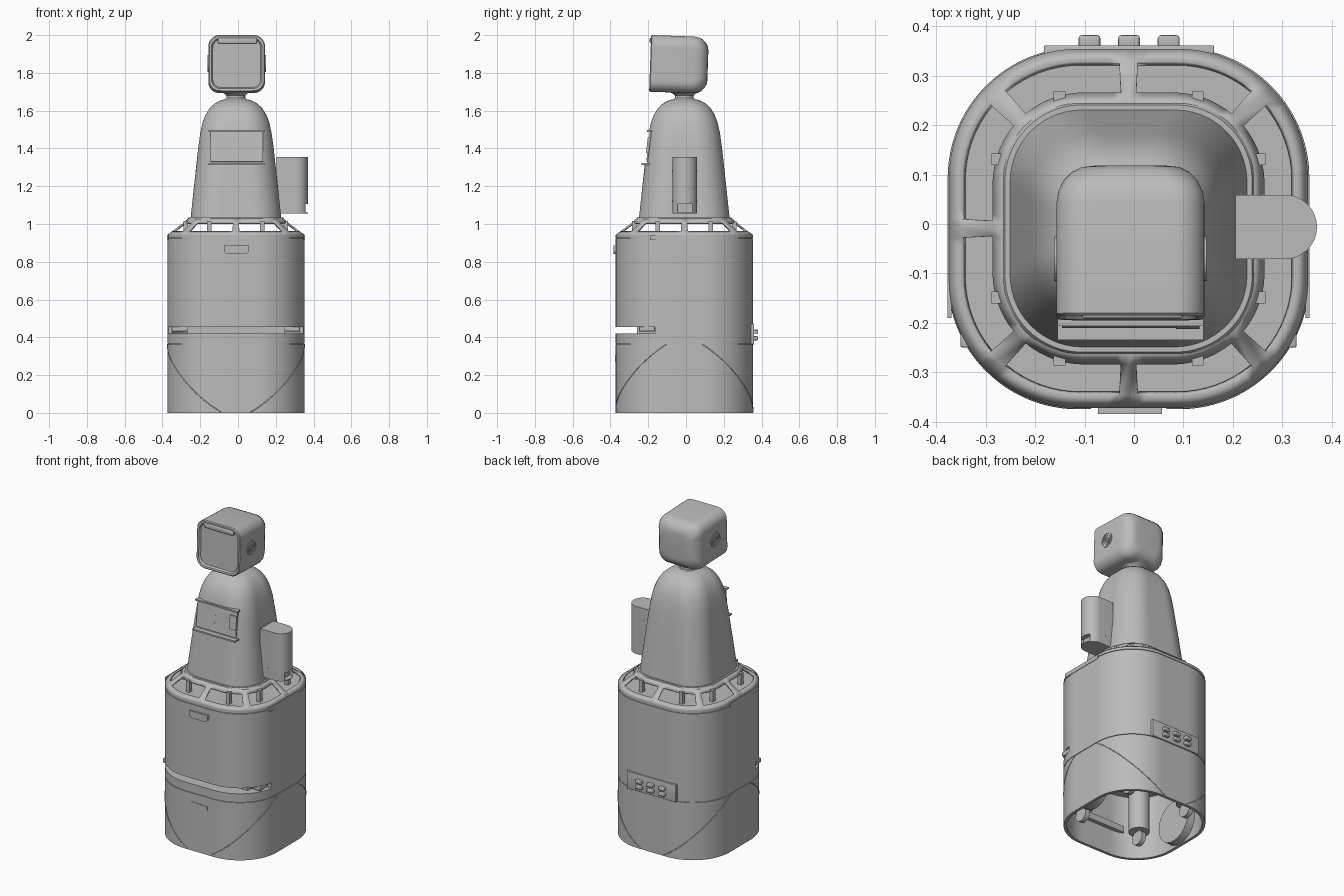
import bpy, bmesh
from math import sin, cos, pi, radians, sqrt, hypot
from mathutils import Matrix, Vector

old = bpy.data.objects.get("Cube")
if old:
    bpy.data.objects.remove(old)

grey = bpy.data.materials.new("neutral grey")
grey.use_nodes = True
grey.diffuse_color = (0.5, 0.5, 0.5, 1)
grey.node_tree.nodes["Principled BSDF"].inputs["Base Color"].default_value = grey.diffuse_color

N = 112                      # samples around a section, 14 per eighth turn
CX, CY = -0.011, -0.009      # axis of the body
SHELL = 0.363                # half width of the body
CORNER = 0.26


def reach(t, h, r):
    """Distance from the centre to a rounded square in direction t."""
    c, s = abs(cos(t)), abs(sin(t))
    big, small = max(c, s), min(c, s)
    if h * small / big <= h - r:
        return h / big
    m = (h - r) * (c + s)
    return m + sqrt(max(m * m - 2 * (h - r) ** 2 + r * r, 0))


def finish(name, bm, matrix=Matrix(), smooth=True):
    bmesh.ops.recalc_face_normals(bm, faces=bm.faces)
    me = bpy.data.meshes.new(name)
    bm.to_mesh(me)
    bm.free()
    me.transform(matrix)
    me.materials.append(grey)
    ob = bpy.data.objects.new(name, me)
    bpy.context.collection.objects.link(ob)
    if smooth:
        shade(ob)
    return ob


def activate(ob):
    bpy.ops.object.select_all(action='DESELECT')
    ob.select_set(True)
    bpy.context.view_layer.objects.active = ob


def shade(ob):
    activate(ob)
    bpy.ops.object.shade_smooth_by_angle(angle=radians(28))


def loft(name, levels, caps=True, closed=False, matrix=None, hole=None):
    """Skin rounded-square sections given as (height, half width, corner radius)."""
    bm = bmesh.new()
    rings = []
    for z, h, r in levels:
        ring = []
        for i in range(N):
            t = 2 * pi * i / N
            d = reach(t, h, r)
            ring.append(bm.verts.new((d * cos(t), d * sin(t), z)))
        rings.append(ring)
    pairs = list(zip(rings, rings[1:])) + ([(rings[-1], rings[0])] if closed else [])
    for k, (a, b) in enumerate(pairs):
        for i in range(N):
            if hole and hole(k, i):
                continue
            j = (i + 1) % N
            bm.faces.new((a[i], a[j], b[j], b[i]))
    if caps and not closed:
        bm.faces.new(rings[0])
        bm.faces.new(rings[-1])
    return finish(name, bm, matrix or Matrix.Translation((CX, CY, 0)))


def box(name, lo, hi, bevel=0.0, tilt=0.0):
    lo, hi = Vector(lo), Vector(hi)
    bm = bmesh.new()
    bmesh.ops.create_cube(bm, size=1, matrix=Matrix.Diagonal((*(hi - lo), 1)))
    if bevel:
        bmesh.ops.bevel(bm, geom=bm.edges[:], offset=bevel, segments=3, affect='EDGES', profile=0.5)
    return finish(name, bm, Matrix.Translation((lo + hi) / 2) @ Matrix.Rotation(tilt, 4, 'X'))


def disc(name, centre, radius, depth, axis='Z', inner=None):
    """Cylinder along an axis, or a ring when an inner radius is given."""
    bm = bmesh.new()
    if inner is None:
        bmesh.ops.create_cone(bm, cap_ends=True, segments=32, radius1=radius, radius2=radius, depth=depth)
    else:
        prof = [(radius, -depth / 2), (radius, depth / 2), (inner, depth / 2), (inner, -depth / 2)]
        vs = [[bm.verts.new((r * cos(k * pi / 16), r * sin(k * pi / 16), z)) for r, z in prof] for k in range(32)]
        for k in range(32):
            a, b = vs[k], vs[(k + 1) % 32]
            for i in range(4):
                bm.faces.new((a[i], a[(i + 1) % 4], b[(i + 1) % 4], b[i]))
    turn = {'X': Matrix.Rotation(pi / 2, 4, 'Y'), 'Y': Matrix.Rotation(pi / 2, 4, 'X'), 'Z': Matrix()}[axis]
    return finish(name, bm, Matrix.Translation(centre) @ turn)


def outline(name, pts, depth, matrix):
    """Extrude a flat outline."""
    bm = bmesh.new()
    face = bm.faces.new([bm.verts.new((x, y, 0)) for x, y in pts])
    ext = bmesh.ops.extrude_face_region(bm, geom=[face])['geom']
    bmesh.ops.translate(bm, vec=(0, 0, depth), verts=[v for v in ext if isinstance(v, bmesh.types.BMVert)])
    return finish(name, bm, matrix)


def cut(ob, cutter):
    mod = ob.modifiers.new("cut", 'BOOLEAN')
    mod.operation, mod.object, mod.solver = 'DIFFERENCE', cutter, 'EXACT'
    activate(ob)
    bpy.ops.object.modifier_apply(modifier=mod.name)
    bpy.data.objects.remove(cutter)
    shade(ob)


# Body shell with shallow seam grooves, open underneath
wall = [(0, SHELL, CORNER)]
for z in (0.365, 0.925):
    wall += [(z - 0.002, SHELL, CORNER), (z - 0.002, SHELL - 0.004, CORNER),
             (z + 0.002, SHELL - 0.004, CORNER), (z + 0.002, SHELL, CORNER)]
wall += [(0.943, SHELL, CORNER), (0.943, 0.345, 0.243), (0, 0.345, 0.243)]
body = loft("body_shell", wall, closed=True)
cut(body, box("slot_cutter", (-0.6, -0.6, 0.42), (0.6, -0.165, 0.455)))

# Slot floor, ceiling and the block behind it
loft("slot_floor", [(0.40, 0.35, 0.245), (0.418, 0.35, 0.245)])
loft("slot_ceiling", [(0.457, 0.35, 0.245), (0.47, 0.35, 0.245)])
box("slot_block", (-0.27, -0.26, 0.41), (0.25, 0.2, 0.46))
for s in (-1, 1):
    box("slot_rail", (CX + s * 0.24 - 0.1, -0.25, 0.43), (CX + s * 0.24 + 0.1, -0.165, 0.458), 0.005)

# Curved seams sweeping across the four lower corners
for sx in (-1, 1):
    for sy in (-1, 1):
        pts = []
        for k in range(181):
            t = radians(k / 2)
            d = reach(t, SHELL, CORNER)
            x, y = d * cos(t), d * sin(t)
            z = 0.65 * (x - y + 0.29)
            if 0.002 <= z <= 0.365:
                pts.append((CX + sx * x, CY + sy * y, z))
        cu = bpy.data.curves.new("corner_seam", 'CURVE')
        cu.dimensions, cu.bevel_depth, cu.bevel_resolution = '3D', 0.0025, 1
        sp = cu.splines.new('POLY')
        sp.points.add(len(pts) - 1)
        for p, co in zip(sp.points, pts):
            p.co = (*co, 1)
        cu.materials.append(grey)
        bpy.context.collection.objects.link(bpy.data.objects.new("corner_seam", cu))


# Sloping deck frame with eight windows
def window(level, i):
    return level == 1 and i % 14 not in (0, 13)


deck = loft("deck_frame", [(0.943, SHELL, CORNER), (0.962, 0.337, 0.24), (1.008, 0.275, 0.185),
                           (1.035, 0.248, 0.155)], caps=False, hole=window)
mod = deck.modifiers.new("thickness", 'SOLIDIFY')
mod.thickness = 0.012
loft("deck_floor", [(0.93, 0.35, 0.245), (0.942, 0.35, 0.245)])
loft("deck_top_ring", [(1.015, 0.262, 0.165), (1.035, 0.25, 0.155)])
for sx in (-1, 1):
    for sy in (-1, 1):
        for a, b in ((0.265, 0.14), (0.14, 0.265)):
            box("deck_post", (CX + sx * a - 0.012, CY + sy * b - 0.012, 0.94),
                (CX + sx * a + 0.012, CY + sy * b + 0.012, 1.015))
for s in (-1, 1):
    box("side_latch", (CX + s * 0.362 - 0.004, -0.19, 0.915), (CX + s * 0.362 + 0.004, 0.1, 0.94))

# Grips on the front, flat above and round below
grip = [(-0.065, 0.02), (0.065, 0.02)]
grip += [(0.04 + 0.025 * cos(a), -0.004 - 0.02 * sin(a)) for a in (0, 0.4, 0.8, 1.2, pi / 2)]
grip += [(-0.04 - 0.025 * cos(a), -0.004 - 0.02 * sin(a)) for a in (pi / 2, 1.2, 0.8, 0.4, 0)]
for name, z, front, size in (("upper_grip", 0.865, 0.012, 1), ("lower_grip", 0.29, 0.003, 0.85)):
    place = Matrix.Translation((CX + 0.003, CY - SHELL + 0.005, z)) @ Matrix.Rotation(pi / 2, 4, 'X')
    outline(name, [(x * size, y * size) for x, y in grip], front + 0.005, place)

# Connector panel and buttons on the back
box("back_panel", (-0.182, 0.335, 0.362), (0.162, 0.361, 0.472), 0.003)
for x in (-0.09, -0.01, 0.07):
    for z in (0.395, 0.43):
        button = box("back_button", (x - 0.022, 0.355, z - 0.011), (x + 0.022, 0.382, z + 0.011), 0.007)

# Wheel wells, casters and frame inside the open base
for s in (-1, 1):
    disc("wheel_well", (CX + s * 0.315, CY, 0.13), 0.13, 0.05, 'X')
    box("base_beam", (-0.2, CY + s * 0.33 - 0.012, 0.16), (0.18, CY + s * 0.33 + 0.012, 0.2))
    for t in (-1, 1):
        disc("caster_mount", (CX + s * 0.21, CY + t * 0.21, 0.26), 0.06, 0.28)
        disc("caster_wheel", (CX + s * 0.21, CY + t * 0.21, 0.08), 0.045, 0.03, 'X')

# Tapering torso with a domed top and a neck
torso = loft("torso", [(1.03, 0.24, 0.145), (1.2, 0.222, 0.14), (1.4, 0.2, 0.135), (1.48, 0.189, 0.13),
                       (1.54, 0.176, 0.125), (1.58, 0.16, 0.115), (1.615, 0.138, 0.1), (1.64, 0.11, 0.085),
                       (1.655, 0.08, 0.07), (1.663, 0.05, 0.048)])
loft("neck", [(1.655, 0.062, 0.062), (1.667, 0.05, 0.05), (1.68, 0.05, 0.05),
              (1.69, 0.06, 0.06), (1.705, 0.095, 0.095)])

# Display pocket in the chest
lean = radians(-7)
cut(torso, box("display_cutter", (-0.152, -0.3, 1.322), (0.138, -0.194, 1.492), tilt=lean))
box("display_panel", (-0.146, -0.201, 1.329), (0.132, -0.193, 1.486), tilt=lean)
box("display_top_lip", (-0.155, -0.206, 1.488), (0.141, -0.18, 1.497))
box("display_bottom_lip", (-0.155, -0.235, 1.312), (0.141, -0.19, 1.322))
box("display_socket", (0.085, -0.207, 1.375), (0.132, -0.195, 1.46), tilt=lean)
for x, z in ((-0.02, 1.38), (-0.02, 1.43), (0.05, 1.37), (0.06, 1.43)):
    disc("display_screw", (x, -0.199 - (1.407 - z) * 0.12, z), 0.004, 0.008, 'Y')

# Side canister with a rounded outer end and a slot near its foot
half = 0.065
pts = [(0.205, -half), (0.305, -half)]
pts += [(0.305 + half * cos(a * pi / 24), half * sin(a * pi / 24)) for a in range(-11, 12)]
pts += [(0.305, half), (0.205, half)]
canister = outline("side_canister", pts, 0.3, Matrix.Translation((0, -0.006, 1.055)))
cut(canister, box("canister_cutter", (0.34, -0.045, 1.06), (0.4, 0.033, 1.105)))
for y, z in ((-0.071, 1.12), (-0.071, 1.28), (0.059, 1.12), (0.059, 1.28)):
    disc("canister_screw", (0.26, y, z), 0.004, 0.004, 'Y')

# Head: rounded cube with a recessed face, leaning back slightly
head_place = Matrix.Translation((-0.007, -0.037, 1.845)) @ Matrix.Rotation(radians(-92), 4, 'X')
loft("head", [(-0.141, 0.127, 0.045), (-0.152, 0.134, 0.05), (-0.153, 0.145, 0.056), (-0.148, 0.15, 0.06),
              (0.075, 0.15, 0.06), (0.1, 0.146, 0.06), (0.122, 0.136, 0.06), (0.14, 0.119, 0.057),
              (0.15, 0.1, 0.055), (0.153, 0.08, 0.05)], matrix=head_place)
box("brow_bar", (-0.107, -0.192, 1.955), (0.1, -0.165, 1.986), 0.008)

# Round speakers on both sides of the head
for s in (-1, 1):
    x = -0.007 + s * 0.151
    for outer, inner in ((0.045, 0.039), (0.032, 0.026), (0.019, 0.013)):
        disc("speaker_ring", (x, -0.07, 1.85), outer, 0.006, 'X', inner)
    disc("speaker_hub", (x, -0.07, 1.85), 0.006, 0.006, 'X')
bpy.ops.object.select_all(action='DESELECT')
